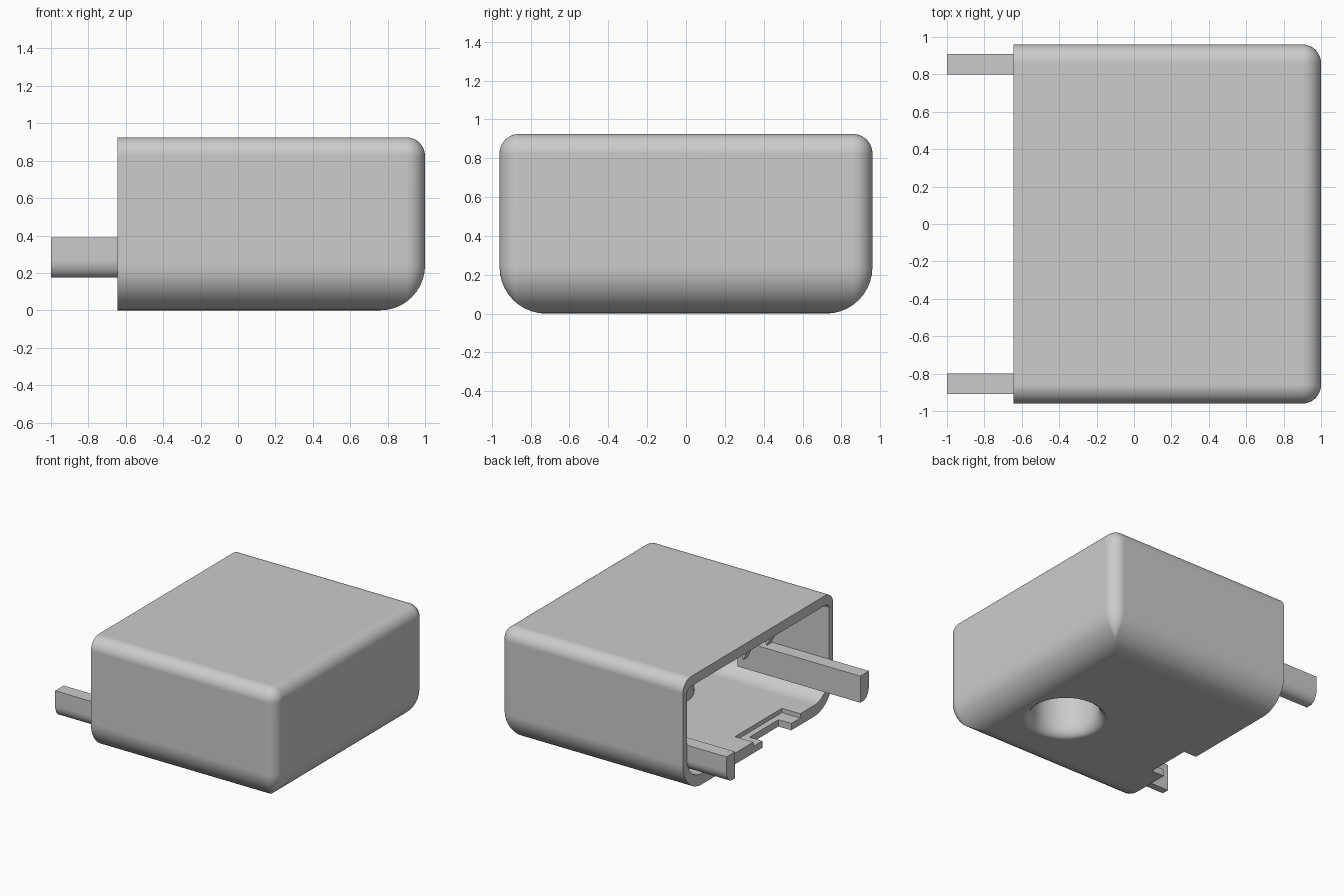
import bpy, bmesh, math

cube = bpy.data.objects.get("Cube")
if cube:
    bpy.data.objects.remove(cube, do_unlink=True)

grey = bpy.data.materials.new("plain_grey")
grey.use_nodes = True
grey.diffuse_color = (0.6, 0.6, 0.6, 1)
grey.node_tree.nodes["Principled BSDF"].inputs["Base Color"].default_value = grey.diffuse_color

AXIS_Y = -0.24    # line shared by the hole, notch and hooks
OPEN_X = -0.645   # open end of the housing


def make_object(name, bm):
    bmesh.ops.recalc_face_normals(bm, faces=bm.faces)
    mesh = bpy.data.meshes.new(name)
    bm.to_mesh(mesh)
    bm.free()
    mesh.materials.append(grey)
    obj = bpy.data.objects.new(name, mesh)
    bpy.context.collection.objects.link(obj)
    return obj


def loft(name, rings, closed_ends=True):
    """Skin a stack of equal-length point rings."""
    bm = bmesh.new()
    loops = [[bm.verts.new(p) for p in ring] for ring in rings]
    n = len(loops[0])
    for a, b in zip(loops, loops[1:]):
        for i in range(n):
            j = (i + 1) % n
            bm.faces.new((a[i], a[j], b[j], b[i]))
    if closed_ends:
        bm.faces.new(loops[0])
        bm.faces.new(loops[-1])
    return make_object(name, bm)


def box(name, x, y, z):
    return loft(name, [[(x[0], y[0], h), (x[1], y[0], h), (x[1], y[1], h), (x[0], y[1], h)] for h in z])


def rounded_block(name, x0, x1, w, z0, z1, r_top, r_bottom, r_side, steps=10):
    """Block with flat x0 end and rounded edges everywhere else."""
    levels = []
    for i in range(steps + 1):
        a = math.pi / 2 * i / steps
        levels.append((z0 + r_bottom * (1 - math.sin(a)), r_bottom * (1 - math.cos(a))))
    levels.reverse()
    for i in range(steps + 1):
        a = math.pi / 2 * i / steps
        levels.append((z1 - r_top * (1 - math.sin(a)), r_top * (1 - math.cos(a))))
    rings = []
    for z, inset in levels:
        r = max(r_side - inset, 0.004)
        hx, hy = x1 - inset - r, w - inset - r
        ring = [(x0, -w + inset, z)]
        for side, start in ((-1, -math.pi / 2), (1, 0)):
            for i in range(steps + 1):
                a = start + math.pi / 2 * i / steps
                ring.append((hx + r * math.cos(a), side * hy + r * math.sin(a), z))
        ring.append((x0, w - inset, z))
        rings.append(ring)
    return loft(name, rings)


def lathe(name, profile, cx, cy, n=48):
    return loft(name, [[(cx + r * math.cos(2 * math.pi * i / n), cy + r * math.sin(2 * math.pi * i / n), z)
                        for i in range(n)] for r, z in profile])


def combine(target, tool, operation):
    mod = target.modifiers.new("cut", "BOOLEAN")
    mod.object, mod.operation, mod.solver = tool, operation, "EXACT"
    bpy.context.view_layer.objects.active = target
    bpy.ops.object.modifier_apply(modifier=mod.name)
    bpy.data.objects.remove(tool, do_unlink=True)


def smooth(obj):
    bpy.ops.object.select_all(action="DESELECT")
    obj.select_set(True)
    bpy.context.view_layer.objects.active = obj
    bpy.ops.object.shade_smooth_by_angle(angle=math.radians(30))
    mod = obj.modifiers.new("even_shading", "WEIGHTED_NORMAL")
    mod.keep_sharp = True


# Hollow housing, open at one end
housing = rounded_block("housing", OPEN_X, 1, 0.96, 0, 0.925, 0.1, 0.24, 0.1)
combine(housing, rounded_block("cavity", -0.8, 0.95, 0.91, 0.09, 0.845, 0.05, 0.19, 0.05), "DIFFERENCE")

# Round post from floor to ceiling, with a flared hole from below
combine(housing, lathe("post", [(0.3, 0.05), (0.3, 0.88)], 0.46, AXIS_Y), "UNION")
flare = [(0.25, 0.82), (0.25, 0.1)]
for k in range(1, 7):
    t = math.pi / 2 * k / 6
    flare.append((0.316 - 0.066 * math.cos(t), 0.1 * (1 - math.sin(t))))
flare.append((0.316, -0.05))
combine(housing, lathe("hole", flare, 0.46, AXIS_Y), "DIFFERENCE")

# Stepped notch in the floor lip
combine(housing, box("notch", (-0.8, -0.53), (AXIS_Y - 0.185, AXIS_Y + 0.185), (-0.1, 0.2)), "DIFFERENCE")
combine(housing, box("recess", (-0.8, -0.48), (AXIS_Y - 0.3, AXIS_Y + 0.3), (0.055, 0.2)), "DIFFERENCE")
smooth(housing)

# Two guide prongs, rounded along the outer lower edge
for name, side in (("left_prong", 1), ("right_prong", -1)):
    section = [(0.8, 0.175), (0.8, 0.39), (0.91, 0.39)]
    for k in range(9):
        t = math.pi / 2 * k / 8
        section.append((0.84 + 0.07 * math.cos(t), 0.27 - 0.095 * math.sin(t)))
    prong = loft(name, [[(x, side * y, z) for y, z in section] for x in (-1, 0.1)])
    smooth(prong)

# Wedge hooks under the ceiling
for name, offset in (("hook_a", -0.15), ("hook_b", 0.15)):
    wedge = [(-0.56, 0.86), (-0.38, 0.86), (-0.47, 0.66)]
    loft(name, [[(x, AXIS_Y + offset + d, z) for x, z in wedge] for d in (-0.03, 0.03)])
